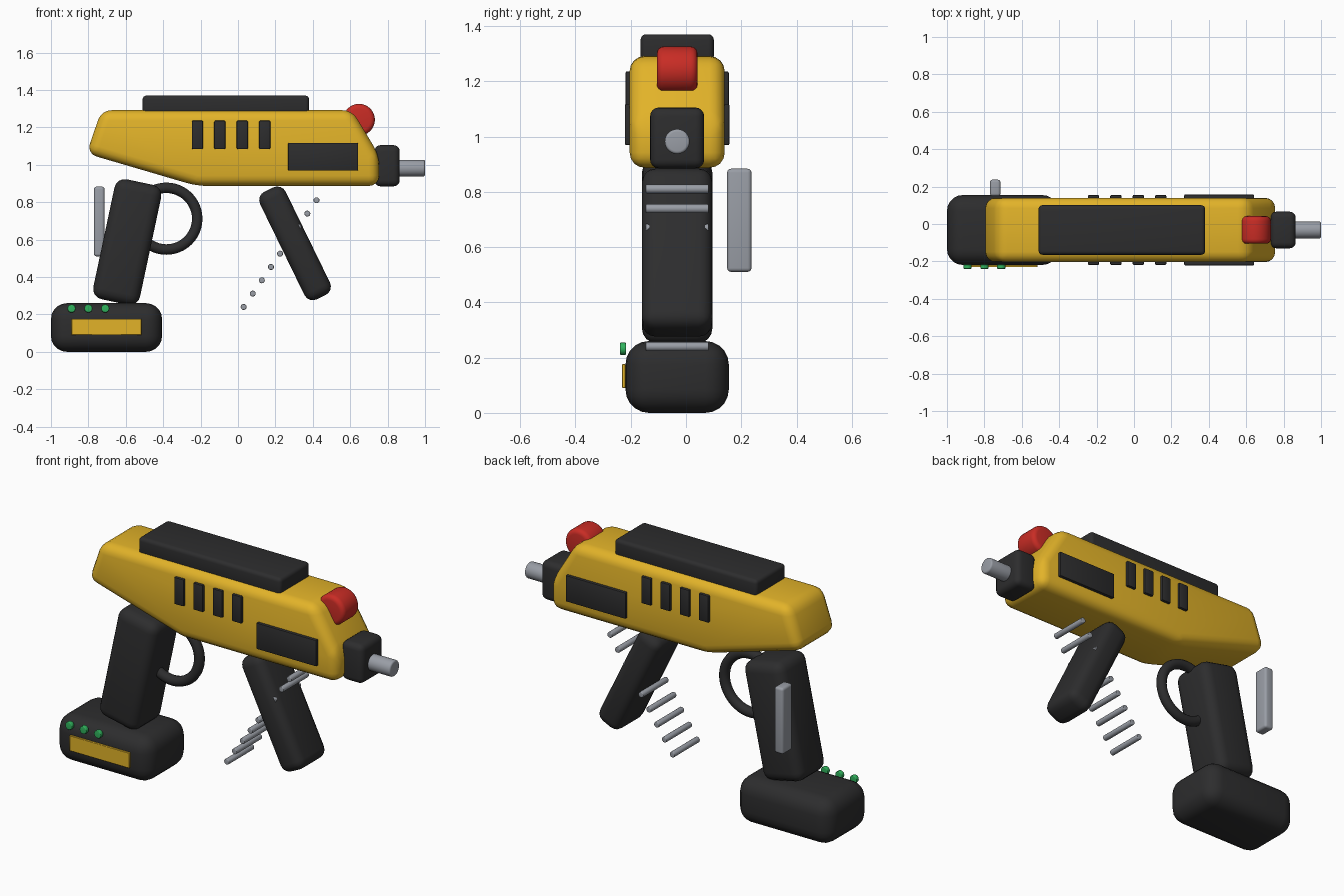
import bpy, bmesh, math
from mathutils import Matrix, Vector

cube = bpy.data.objects.get("Cube")
if cube:
    bpy.data.objects.remove(cube, do_unlink=True)

MID = -0.032  # centre plane of the tool in y


def material(name, r, g, b):
    m = bpy.data.materials.new(name)
    m.use_nodes = True
    m.diffuse_color = (r, g, b, 1)
    bsdf = m.node_tree.nodes["Principled BSDF"]
    bsdf.inputs["Base Color"].default_value = (r, g, b, 1)
    bsdf.inputs["Roughness"].default_value = 0.5
    return m


yellow = material("yellow", 0.76, 0.45, 0.022)
dark = material("dark_rubber", 0.026, 0.026, 0.027)
red = material("red", 0.58, 0.025, 0.018)
metal = material("grey_metal", 0.32, 0.34, 0.38)
green = material("green_light", 0.03, 0.45, 0.11)


def finish(name, bm, mat, bevel=0, segments=4, sharp_only=False):
    """Round the edges, then turn the bmesh into a smooth-shaded object."""
    bmesh.ops.recalc_face_normals(bm, faces=bm.faces)
    if bevel:
        edges = [e for e in bm.edges
                 if not sharp_only or e.calc_face_angle() > math.radians(60)]
        bmesh.ops.bevel(bm, geom=edges, offset=bevel, segments=segments,
                        profile=0.5, affect='EDGES', clamp_overlap=True)
    me = bpy.data.meshes.new(name)
    bm.to_mesh(me)
    bm.free()
    me.materials.append(mat)
    ob = bpy.data.objects.new(name, me)
    bpy.context.collection.objects.link(ob)
    bpy.ops.object.select_all(action='DESELECT')
    ob.select_set(True)
    bpy.context.view_layer.objects.active = ob
    bpy.ops.object.shade_smooth_by_angle(angle=math.radians(40))
    return ob


def box(name, mat, center, size, bevel, tilt=0, segments=4):
    """Rounded box, tilted in degrees about y."""
    bm = bmesh.new()
    bmesh.ops.create_cube(bm, size=1, matrix=Matrix.Diagonal((*size, 1)))
    ob = finish(name, bm, mat, bevel, segments)
    ob.location = center
    ob.rotation_euler.y = math.radians(tilt)
    return ob


def rod(name, mat, center, radius, length, axis, bevel, sides=32):
    """Cylinder along x or y with rounded rims."""
    bm = bmesh.new()
    turn = Matrix.Rotation(math.pi / 2, 4, 'Y' if axis == 'x' else 'X')
    bmesh.ops.create_cone(bm, cap_ends=True, segments=sides, radius1=radius,
                          radius2=radius, depth=length, matrix=turn)
    ob = finish(name, bm, mat, bevel, 4, True)
    ob.location = center
    return ob


def torus(name, mat, center, major, minor, rings=48, sides=12):
    """Ring lying in the xz plane."""
    bm = bmesh.new()
    grid = []
    for i in range(rings):
        a = math.tau * i / rings
        out = Vector((math.cos(a), 0, math.sin(a)))
        grid.append([bm.verts.new(out * (major + minor * math.cos(t))
                                  + Vector((0, minor * math.sin(t), 0)))
                     for t in (math.tau * j / sides for j in range(sides))])
    for i in range(rings):
        a, b = grid[i], grid[(i + 1) % rings]
        for j in range(sides):
            k = (j + 1) % sides
            bm.faces.new((a[j], b[j], b[k], a[k]))
    ob = finish(name, bm, mat)
    ob.location = center
    return ob


# Main housing: side profile extruded across y
profile = [(-0.81, 1.06), (-0.73, 1.292), (0.61, 1.292),
           (0.755, 1.05), (0.755, 0.887), (-0.22, 0.887)]
bm = bmesh.new()
face = bm.faces.new([bm.verts.new((x, MID - 0.172, z)) for x, z in profile])
ext = bmesh.ops.extrude_face_region(bm, geom=[face])
bmesh.ops.translate(bm, vec=(0, 0.344, 0),
                    verts=[g for g in ext["geom"] if isinstance(g, bmesh.types.BMVert)])
finish("main_housing", bm, yellow, 0.055)

# Top rail, nose collar, barrel and red knob
box("top_rail", dark, (-0.065, MID, 1.32), (0.89, 0.265, 0.1), 0.02)
box("nose_collar", dark, (0.797, MID, 0.995), (0.135, 0.196, 0.22), 0.032)
rod("barrel_tip", metal, (0.9, MID, 0.982), 0.045, 0.2, 'x', 0.01)
rod("red_knob", red, (0.647, MID, 1.241), 0.085, 0.147, 'y', 0.025)

# Vents and nose panels on both sides
for side, label in ((-1, "right"), (1, "left")):
    y = MID + side * 0.175
    for i in range(4):
        box(f"vent_{label}_{i + 1}", dark, (-0.217 + 0.12 * i, y, 1.16),
            (0.06, 0.024, 0.152), 0.006, segments=2)
    box(f"nose_panel_{label}", dark, (0.455, y, 1.043),
        (0.373, 0.028, 0.147), 0.004, segments=2)

# Rear grip, trigger guard and front grip
box("rear_grip", dark, (-0.592, MID, 0.587), (0.255, 0.255, 0.655), 0.055, 12)
torus("trigger_guard", dark, (-0.383, MID, 0.712), 0.165, 0.028)
box("front_grip", dark, (0.305, MID, 0.58), (0.152, 0.255, 0.64), 0.05, -26)

# Slanted row of metal ribs
for i in range(9):
    rod(f"rib_{i + 1}", metal, (0.03 + 0.0487 * i, MID, 0.24 + 0.0713 * i),
        0.016, 0.228, 'y', 0.004, 16)

# Metal bar behind the grip
box("rear_bar", metal, (-0.742, 0.193, 0.697), (0.056, 0.088, 0.373), 0.014)

# Battery with label and charge lights
box("battery", dark, (-0.703, MID, 0.13), (0.594, 0.374, 0.26), 0.085, segments=5)
box("battery_label", yellow, (-0.703, -0.225, 0.133), (0.373, 0.012, 0.087), 0.002, segments=1)
for i in range(3):
    rod(f"charge_light_{i + 1}", green, (-0.89 + 0.09 * i, -0.228, 0.232),
        0.022, 0.023, 'y', 0.004, 16)
